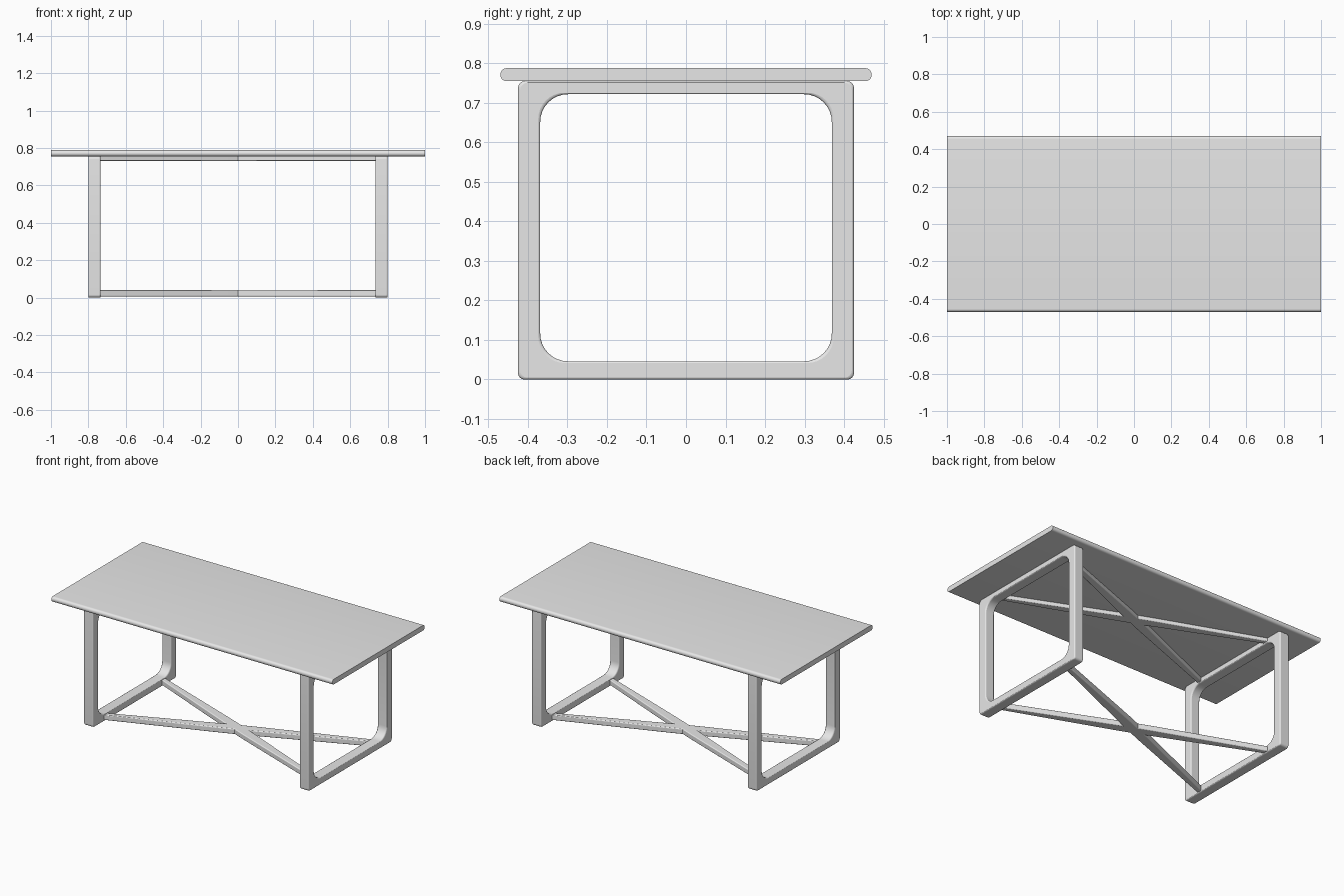
import bpy, bmesh
from math import sin, cos, pi, radians

cube = bpy.data.objects.get("Cube")
if cube:
    bpy.data.objects.remove(cube)

grey = bpy.data.materials.new("plain grey")
grey.use_nodes = True
grey.diffuse_color = (0.8, 0.8, 0.8, 1)
grey.node_tree.nodes["Principled BSDF"].inputs["Base Color"].default_value = (0.8, 0.8, 0.8, 1)


def finish(name, bm, bevel=0.0):
    bmesh.ops.recalc_face_normals(bm, faces=bm.faces)
    mesh = bpy.data.meshes.new(name)
    bm.to_mesh(mesh)
    bm.free()
    mesh.materials.append(grey)
    ob = bpy.data.objects.new(name, mesh)
    bpy.context.collection.objects.link(ob)
    if bevel:
        mod = ob.modifiers.new("soft edges", "BEVEL")
        mod.width, mod.segments = bevel, 3
        mod.limit_method, mod.angle_limit = "ANGLE", radians(40)
    bpy.ops.object.select_all(action="DESELECT")
    ob.select_set(True)
    bpy.context.view_layer.objects.active = ob
    bpy.ops.object.shade_smooth_by_angle(angle=radians(35))
    return ob


def rounded_rect(half, low, high, r, steps=8):
    """Outline of a rounded rectangle in the y-z plane."""
    centres = [(half - r, high - r), (r - half, high - r),
               (r - half, low + r), (half - r, low + r)]
    pts = []
    for i, (cy, cz) in enumerate(centres):
        for k in range(steps + 1):
            a = (i + k / steps) * pi / 2
            pts.append((cy + r * cos(a), cz + r * sin(a)))
    return pts


def ring(bm, pts, x):
    return [bm.verts.new((x, y, z)) for y, z in pts]


def bridge(bm, a, b):
    n = len(a)
    for i in range(n):
        bm.faces.new((a[i], a[(i + 1) % n], b[(i + 1) % n], b[i]))


# Tabletop with fully rounded long edges and flat ends
bm = bmesh.new()
outline = rounded_rect(0.47, 0.755, 0.788, 0.0162)
ends = [ring(bm, outline, x) for x in (-1, 1)]
bridge(bm, *ends)
for end in ends:
    bm.faces.new(end)
finish("tabletop", bm)

# Rectangular leg frames with a rounded opening
outer = rounded_rect(0.425, 0, 0.755, 0.016)
inner = rounded_rect(0.369, 0.046, 0.722, 0.07)
for side, sign in (("left", 1), ("right", -1)):
    bm = bmesh.new()
    x0, x1 = sign * 0.735, sign * 0.8
    rings = [ring(bm, p, x) for p, x in
             ((outer, x0), (outer, x1), (inner, x1), (inner, x0))]
    for i in range(4):
        bridge(bm, rings[i], rings[(i + 1) % 4])
    finish(side + "_leg_frame", bm, 0.007)

# Crossed braces, wider at the middle, ends meeting the frames
for level, low, high in (("lower", 0.006, 0.04), ("upper", 0.731, 0.756)):
    for label, slope in (("rising", 0.4), ("falling", -0.4)):
        bm = bmesh.new()
        rings = []
        for x, w in ((-0.738, 0.017), (-0.08, 0.034), (0.08, 0.034), (0.738, 0.017)):
            y = slope * x
            rings.append(ring(bm, [(y - w, low), (y + w, low),
                                   (y + w, high), (y - w, high)], x))
        for a, b in zip(rings, rings[1:]):
            bridge(bm, a, b)
        bm.faces.new(rings[0])
        bm.faces.new(rings[-1])
        finish(f"{level}_{label}_brace", bm, 0.005)
